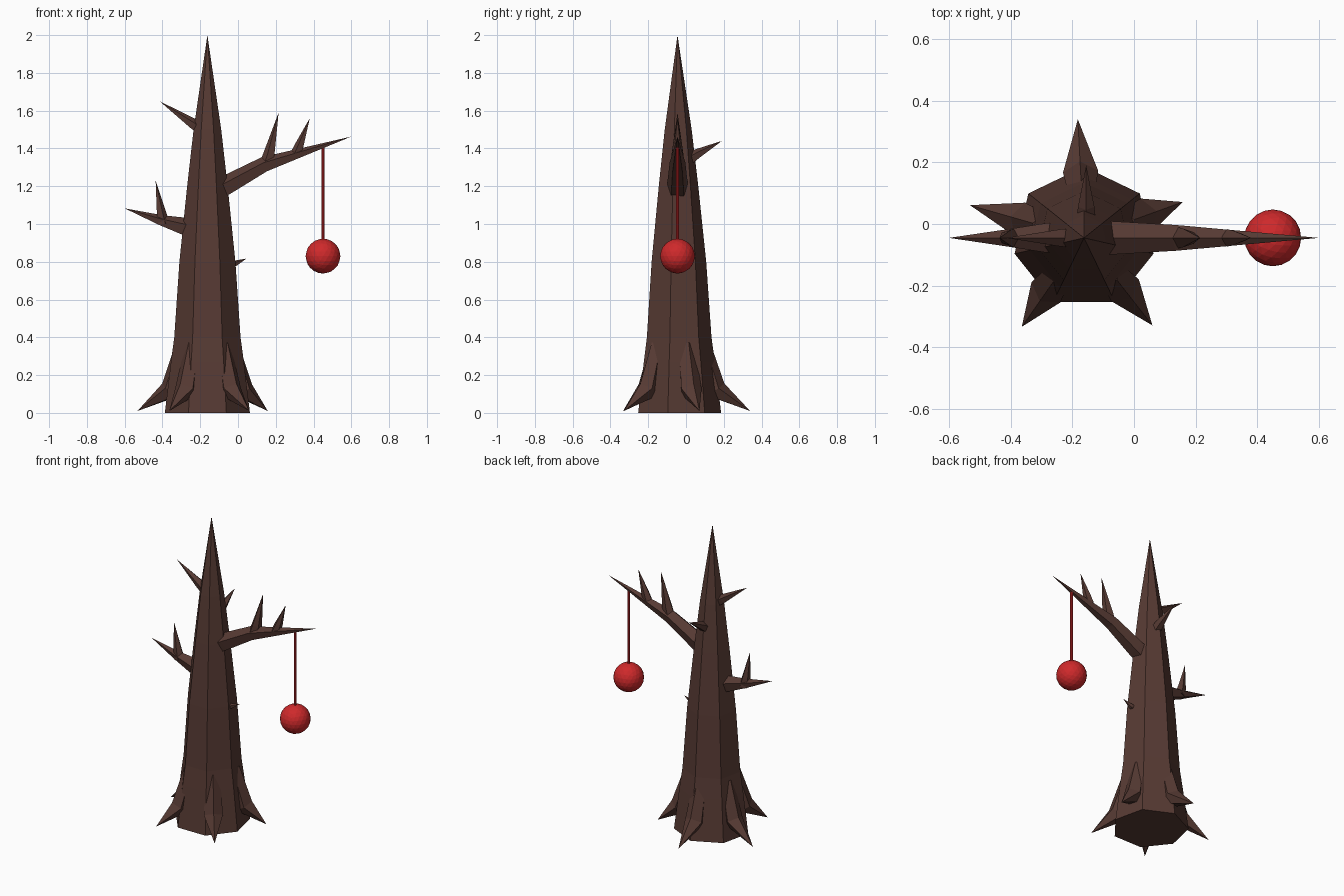
import bpy, bmesh, math
from mathutils import Vector

if "Cube" in bpy.data.objects:
    bpy.data.objects.remove(bpy.data.objects["Cube"])

CX, CY = -0.162, -0.045   # trunk axis


def material(name, rgb):
    m = bpy.data.materials.new(name)
    m.diffuse_color = (*rgb, 1)
    m.use_nodes = True
    m.node_tree.nodes["Principled BSDF"].inputs["Base Color"].default_value = m.diffuse_color
    return m


bark = material("dark bark brown", (0.093, 0.042, 0.033))
red = material("bright red", (0.62, 0.022, 0.024))


def finish(name, bm, mat):
    bmesh.ops.recalc_face_normals(bm, faces=bm.faces[:])
    me = bpy.data.meshes.new(name)
    bm.to_mesh(me)
    bm.free()
    me.materials.append(mat)
    ob = bpy.data.objects.new(name, me)
    bpy.context.collection.objects.link(ob)
    return ob


def spike(name, points, radii, sides, mat=bark, side_hint=(0, 1, 0), tip=True):
    """Tapered faceted tube along points; the last point is a sharp tip.
    A corner of each section points along the upper side of the path."""
    bm = bmesh.new()
    pts = [Vector(p) for p in points]
    rings = []
    for i, r in enumerate(radii):
        a, b = pts[max(i - 1, 0)], pts[min(i + 1, len(pts) - 1)]
        d = (b - a).normalized()
        s = Vector(side_hint)
        s = (s - d * s.dot(d)).normalized()
        u = s.cross(d)
        if u.z < 0:
            u = -u
        rings.append([bm.verts.new(pts[i] + r * (u * math.cos(t) + s * math.sin(t)))
                      for t in (2 * math.pi * k / sides for k in range(sides))])
    for lo, hi in zip(rings, rings[1:]):
        for k in range(sides):
            j = (k + 1) % sides
            bm.faces.new((lo[k], lo[j], hi[j], hi[k]))
    bm.faces.new(rings[0])
    if tip:
        top = bm.verts.new(pts[-1])
        for k in range(sides):
            bm.faces.new((rings[-1][k], rings[-1][(k + 1) % sides], top))
    else:
        bm.faces.new(rings[-1])
    return finish(name, bm, mat)


# Trunk: seven-sided, corner towards the back, flat side at the front
profile = [(0.0, 0.231), (0.27, 0.198), (0.40, 0.180), (0.80, 0.152),
           (1.20, 0.110), (1.50, 0.075)]
bm = bmesh.new()
rings = [[bm.verts.new((CX + r * math.sin(2 * math.pi * k / 7),
                        CY + r * math.cos(2 * math.pi * k / 7), z)) for k in range(7)]
         for z, r in profile]
for lo, hi in zip(rings, rings[1:]):
    for k in range(7):
        j = (k + 1) % 7
        bm.faces.new((lo[k], lo[j], hi[j], hi[k]))
apex = bm.verts.new((CX, CY, 2.0))
for k in range(7):
    bm.faces.new((rings[-1][k], rings[-1][(k + 1) % 7], apex))
bm.faces.new(rings[0])
finish("trunk", bm, bark)

# Roots: bent spikes flaring out around the base
for i, (deg, reach) in enumerate([(20, 0.34), (93, 0.385), (164, 0.385),
                                  (235, 0.352), (308, 0.36)]):
    c, s = math.cos(math.radians(deg)), math.sin(math.radians(deg))
    path = [(CX + r * c, CY + r * s, z) for r, z in
            ((0.13, 0.36), (0.20, 0.12), (reach, 0.01))]
    spike(f"root_{i + 1}", path, (0.045, 0.06), 5, side_hint=(-s, c, 0))

# Branches: (name, path in x and z, radii)
for name, path, radii in [
    ("main_branch", [(-0.12, 1.17), (-0.05, 1.207), (0.14, 1.312), (0.60, 1.463)],
     (0.06, 0.056, 0.044)),
    ("main_branch_twig_inner", [(0.155, 1.33), (0.168, 1.375), (0.215, 1.59)], (0.036, 0.032)),
    ("main_branch_twig_outer", [(0.31, 1.375), (0.328, 1.42), (0.38, 1.56)], (0.03, 0.025)),
    ("left_branch", [(-0.22, 0.965), (-0.29, 0.985), (-0.41, 1.018), (-0.60, 1.083)],
     (0.056, 0.05, 0.03)),
    ("left_branch_twig", [(-0.395, 1.0), (-0.408, 1.06), (-0.436, 1.23)], (0.034, 0.027)),
    ("upper_left_twig", [(-0.18, 1.49), (-0.24, 1.53), (-0.415, 1.65)], (0.034, 0.03)),
    ("right_thorn", [(-0.06, 0.775), (-0.015, 0.79), (0.045, 0.817)], (0.02, 0.017)),
]:
    spike(name, [(x, CY, z) for x, z in path], radii, 5)

# Twig on the back of the trunk
spike("back_twig", [(-0.155, 0.0, 1.33), (-0.155, 0.06, 1.37), (-0.155, 0.19, 1.44)],
      (0.035, 0.028), 5, side_hint=(1, 0, 0))

# Hanging ornament: string and ball
spike("ornament_string", [(0.45, CY, 0.90), (0.45, CY, 1.41)], (0.008, 0.008), 8, red, tip=False)
bm = bmesh.new()
bmesh.ops.create_icosphere(bm, subdivisions=3, radius=0.092)
bmesh.ops.translate(bm, verts=bm.verts[:], vec=(0.45, CY, 0.83))
finish("ornament_ball", bm, red)
